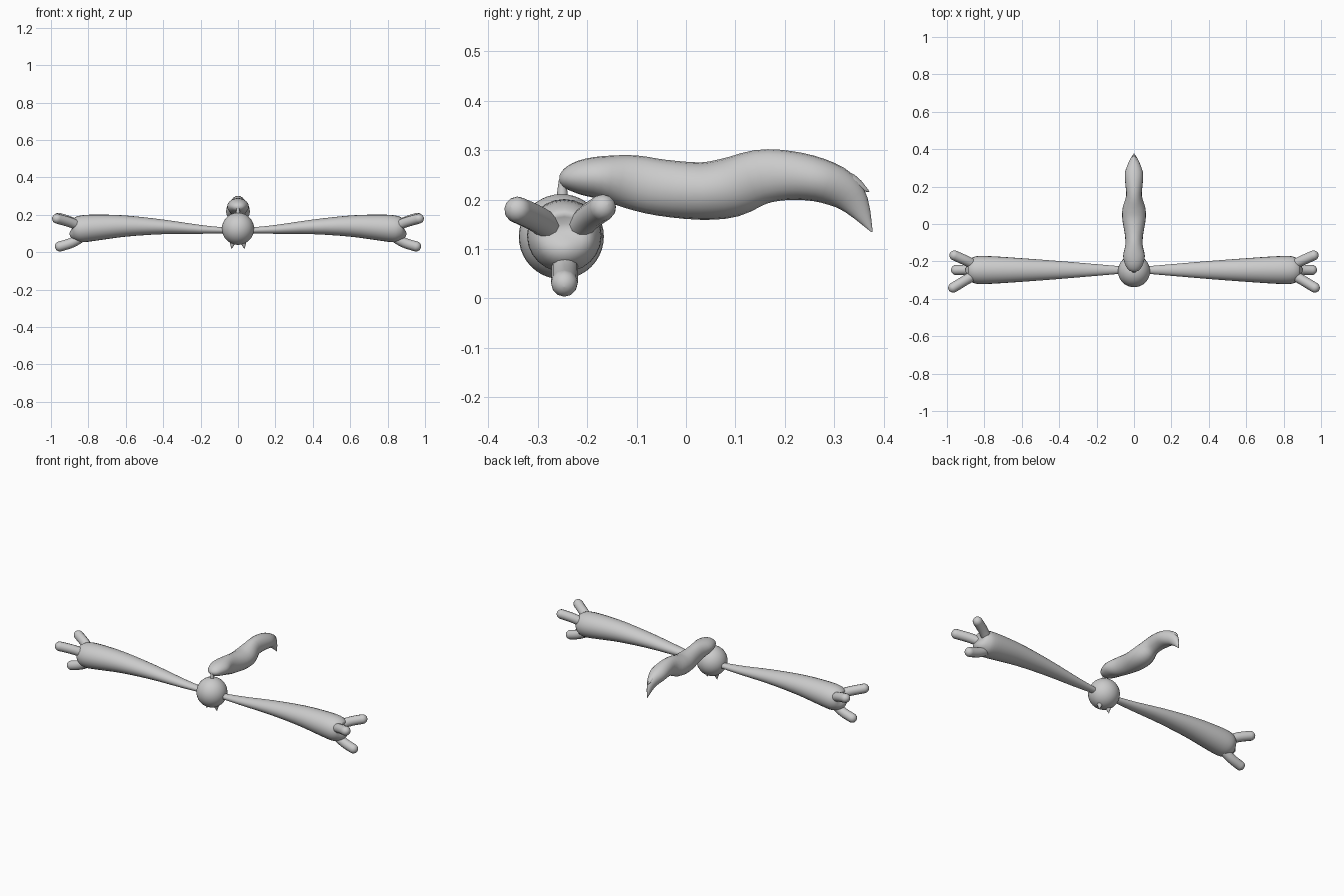
import bpy, bmesh, math
from mathutils import Vector

if "Cube" in bpy.data.objects:
    bpy.data.objects.remove(bpy.data.objects["Cube"])

grey = bpy.data.materials.new("light_grey")
grey.diffuse_color = (0.6, 0.6, 0.6, 1)
grey.use_nodes = True
grey.node_tree.nodes["Principled BSDF"].inputs["Base Color"].default_value = grey.diffuse_color


def finish(bm, name, angle=60):
    bmesh.ops.recalc_face_normals(bm, faces=bm.faces)
    me = bpy.data.meshes.new(name)
    bm.to_mesh(me)
    bm.free()
    ob = bpy.data.objects.new(name, me)
    bpy.context.collection.objects.link(ob)
    me.materials.append(grey)
    bpy.ops.object.select_all(action='DESELECT')
    ob.select_set(True)
    bpy.context.view_layer.objects.active = ob
    bpy.ops.object.shade_smooth_by_angle(angle=math.radians(angle))
    return ob


def smooth_rows(rows, steps):
    """Catmull-Rom interpolation of rows of numbers."""
    out = []
    for i in range(len(rows) - 1):
        p = [rows[max(i - 1, 0)], rows[i], rows[i + 1], rows[min(i + 2, len(rows) - 1)]]
        for s in range(steps):
            t = s / steps
            out.append([0.5 * (2 * b + (c - a) * t + (2 * a - 5 * b + 4 * c - d) * t * t
                               + (3 * b - a - 3 * c + d) * t ** 3) for a, b, c, d in zip(*p)])
    return out + [list(rows[-1])]


def loft(name, rows, ref, sides=16, steps=1):
    """Tube through rows (x, y, z, radius along ref, radius across)."""
    rows = smooth_rows(rows, steps)
    bm = bmesh.new()
    rings = []
    for i, (x, y, z, ra, rb) in enumerate(rows):
        a, b = rows[max(i - 1, 0)], rows[min(i + 1, len(rows) - 1)]
        tan = (Vector(b[:3]) - Vector(a[:3])).normalized()
        up = tan.cross(Vector(ref)).normalized()
        side = up.cross(tan)
        rings.append([bm.verts.new(Vector((x, y, z))
                      + side * max(ra, 0.0005) * math.cos(k * math.tau / sides)
                      + up * max(rb, 0.0005) * math.sin(k * math.tau / sides)) for k in range(sides)])
    for r, q in zip(rings, rings[1:]):
        for k in range(sides):
            n = (k + 1) % sides
            bm.faces.new((r[k], r[n], q[n], q[k]))
    bm.faces.new(rings[0])
    bm.faces.new(rings[-1])
    return finish(bm, name)


# round body
bm = bmesh.new()
bmesh.ops.create_uvsphere(bm, u_segments=32, v_segments=20, radius=0.086)
bmesh.ops.translate(bm, verts=bm.verts, vec=(0, -0.252, 0.125))
finish(bm, "body")

# small stalk joining body and tail
loft("stalk", [(0, -0.25, 0.2, 0.012, 0.012), (0, -0.25, 0.218, 0.01, 0.01),
               (0, -0.25, 0.24, 0.007, 0.007)], (1, 0, 0), 12)

# arm profile: distance from centre, top height, bottom height, half depth
ARM = [(0.05, 0.13, 0.102, 0.018), (0.2, 0.145, 0.098, 0.031), (0.4, 0.174, 0.096, 0.048),
       (0.6, 0.196, 0.083, 0.063), (0.75, 0.201, 0.063, 0.073), (0.83, 0.197, 0.053, 0.075),
       (0.865, 0.185, 0.056, 0.066), (0.885, 0.165, 0.07, 0.048), (0.892, 0.13, 0.11, 0.01)]
# finger paths: base, bend, tip
FINGERS = {"front_finger": [(0.84, -0.265, 0.135), (0.90, -0.30, 0.16), (0.978, -0.347, 0.182)],
           "rear_finger": [(0.84, -0.225, 0.135), (0.90, -0.195, 0.165), (0.972, -0.163, 0.187)],
           "lower_finger": [(0.83, -0.245, 0.085), (0.89, -0.245, 0.05), (0.965, -0.246, 0.027)]}

for s, tag in ((1, "left"), (-1, "right")):
    loft(tag + "_arm", [(s * x, -0.246, (t + b) / 2, w, (t - b) / 2) for x, t, b, w in ARM],
         (0, 1, 0), 24, 3)
    for name, path in FINGERS.items():
        pts = [p[:3] for p in smooth_rows(path, 4)]
        tip = Vector(pts[-1])
        d = (tip - Vector(pts[-2])).normalized()
        rows = [(s * p[0], p[1], p[2], 0.027, 0.027) for p in pts[:-1]]
        for k in range(6):                       # rounded fingertip
            a = k * math.pi / 10
            p = tip + d * 0.027 * (math.sin(a) - 0.5)
            r = 0.027 * math.cos(a)
            rows.append((s * p.x, p.y, p.z, r, r))
        loft(tag + "_" + name, rows, (0, 1, 0) if name == "lower_finger" else (0, 0, 1), 12)
    # pointed feet under the body
    loft(tag + "_foot", [(s * 0.024, -0.252, 0.075, 0.022, 0.022), (s * 0.03, -0.252, 0.045, 0.014, 0.014),
                         (s * 0.034, -0.252, 0.018, 0.001, 0.001)], (0, 1, 0), 12)

# wavy tail: y, top height, bottom height, half width
TAIL = [(-0.256, 0.248, 0.235, 0.008), (-0.245, 0.262, 0.222, 0.03), (-0.215, 0.279, 0.21, 0.048),
        (-0.17, 0.288, 0.2, 0.058), (-0.11, 0.29, 0.181, 0.046), (-0.05, 0.281, 0.167, 0.05),
        (0.03, 0.275, 0.159, 0.063), (0.09, 0.285, 0.164, 0.06), (0.15, 0.301, 0.19, 0.042),
        (0.21, 0.298, 0.199, 0.046), (0.27, 0.283, 0.195, 0.049), (0.315, 0.258, 0.181, 0.034),
        (0.345, 0.215, 0.162, 0.018), (0.376, 0.136, 0.133, 0.001)]
loft("tail", [(0, y, (t + b) / 2, w, (t - b) / 2) for y, t, b, w in TAIL], (1, 0, 0), 20, 3)

# forked points at the tail end
loft("tail_point_upper", [(0, 0.29, 0.245, 0.025, 0.025), (0, 0.335, 0.234, 0.018, 0.017),
                          (0, 0.37, 0.216, 0.001, 0.001)], (1, 0, 0), 12, 3)
loft("tail_point_middle", [(0, 0.31, 0.215, 0.025, 0.025), (0, 0.34, 0.199, 0.014, 0.014),
                           (0, 0.362, 0.175, 0.001, 0.001)], (1, 0, 0), 12, 3)
